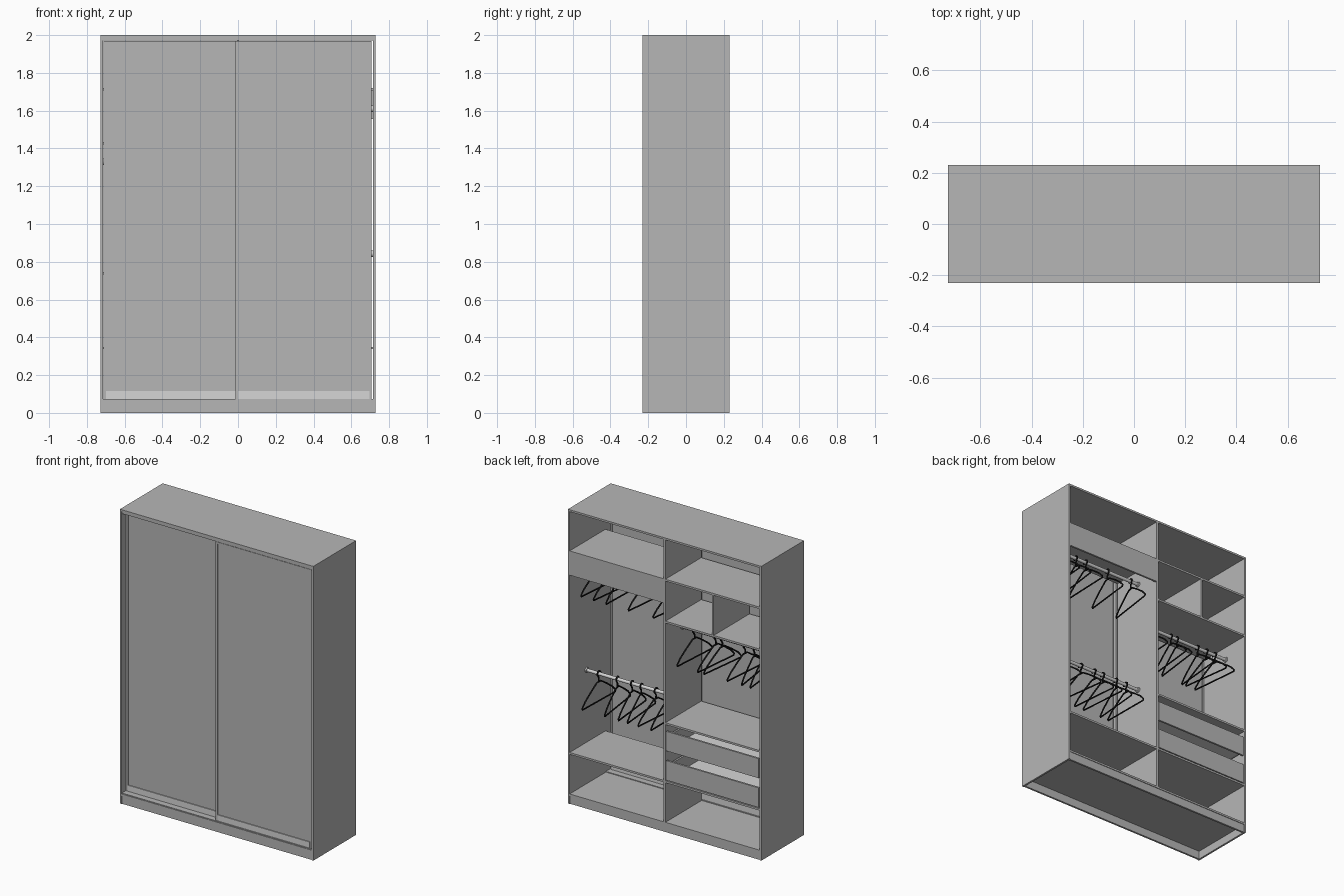
import bpy, math, random
from mathutils import Vector

random.seed(4)
cube = bpy.data.objects.get("Cube")
if cube:
    bpy.data.objects.remove(cube, do_unlink=True)


def material(name, value):
    m = bpy.data.materials.new(name)
    m.use_nodes = True
    colour = (value, value, value, 1)
    m.diffuse_color = colour
    m.node_tree.nodes["Principled BSDF"].inputs["Base Color"].default_value = colour
    return m


BOARD = material("grey board", 0.47)
LIGHT = material("pale grey", 0.67)
BLACK = material("black plastic", 0.008)


def box(name, x, y, z, mat=BOARD):
    """Box from (min, max) pairs on each axis."""
    lo, hi = Vector((x[0], y[0], z[0])), Vector((x[1], y[1], z[1]))
    bpy.ops.mesh.primitive_cube_add(size=1, location=(lo + hi) / 2)
    ob = bpy.context.object
    ob.name = name
    ob.scale = hi - lo
    bpy.ops.object.transform_apply(location=False, rotation=False, scale=True)
    ob.data.materials.append(mat)
    return ob


def cylinder(name, x, y, z, radius, length, mat):
    bpy.ops.mesh.primitive_cylinder_add(vertices=20, radius=radius, depth=length,
                                        location=(x, y, z), rotation=(0, math.pi / 2, 0))
    ob = bpy.context.object
    ob.name = name
    ob.data.materials.append(mat)
    bpy.ops.object.shade_smooth_by_angle()
    return ob


W, D, H, T = 0.727, 0.23, 2.0, 0.013      # half width, half depth, height, board
IN = W - T                                # inner face of the side panels
FRONT = -0.155                            # front edge of the inner boards
FLOOR = 0.068
LEFT, RIGHT = (T / 2, IN), (-IN, -T / 2)  # the two bays
DEPTH = (FRONT, D)

# Carcass, open at the back
for side, s in (("left", 1), ("right", -1)):
    box(side + "_side_panel", sorted((s * IN, s * W)), (-D, D), (0, H))
box("top_panel", (-IN, IN), (-D, D), (H - T, H))
box("floor_panel", (-IN, IN), (-D, D), (FLOOR - T, FLOOR))
box("front_plinth", (-IN, IN), (-D + 0.004, -D + 0.004 + T), (0, FLOOR - T))
box("back_plinth", (-IN, IN), (D - T - 0.004, D - 0.004), (0, FLOOR - T))
box("centre_divider", (-T / 2, T / 2), DEPTH, (FLOOR, H - T))

# Shelves, by bay and top height
for name, bay, top in (("left_top_shelf", LEFT, 1.72), ("left_low_shelf", LEFT, 0.35),
                       ("right_top_shelf", RIGHT, 1.72), ("right_middle_shelf", RIGHT, 1.435),
                       ("right_drawer_top", RIGHT, 0.745), ("right_low_shelf", RIGHT, 0.35)):
    box(name, bay, DEPTH, (top - T, top))
box("small_divider", (-0.363 - T / 2, -0.363 + T / 2), DEPTH, (1.435, 1.72 - T))
box("rail_cover_board", LEFT, (D - T, D), (1.555, 1.72 - T))

# Drawers
for name, z in (("upper_drawer", 0.555), ("lower_drawer", 0.356)):
    x0, x1 = RIGHT[0] + 0.006, RIGHT[1] - 0.006
    y0, low, top = FRONT + 0.03, z + 0.015, z + 0.11
    box(name + "_face", (x0, x1), (D - T, D), (z, z + 0.133))
    box(name + "_end", (x0 + 0.01, x1 - 0.01), (y0, y0 + T), (low, top))
    for tag, x in (("_right_wall", x0 + 0.01), ("_left_wall", x1 - 0.01 - T)):
        box(name + tag, (x, x + T), (y0 + T, D - T), (low, top))
    box(name + "_base", (x0 + 0.01 + T, x1 - 0.01 - T), (y0 + T, D - T),
        (low, low + 0.006), LIGHT)

# Sliding door tracks
for name, low, high in (("top_track", 1.972, H - T), ("bottom_track", FLOOR, 0.073)):
    box(name, (-IN, IN), (-D + 0.004, FRONT - 0.004), (low, high))


def door(name, x, y, low=0.074, high=1.968):
    """Framed sliding door with a pale band along its foot."""
    x0, x1 = x
    f, rail, back = 0.013, 0.012, y + 0.022
    for tag, a in (("_right_stile", x0), ("_left_stile", x1 - f)):
        box(name + tag, (a, a + f), (y, back), (low, high))
    for tag, a in (("_bottom_rail", low), ("_top_rail", high - rail)):
        box(name + tag, (x0 + f, x1 - f), (y, back), (a, a + rail))
    box(name + "_panel", (x0 + f, x1 - f), (y + 0.005, back - 0.005), (low + rail, high - rail))
    box(name + "_foot_band", (x0 + f, x1 - f), (y - 0.001, back + 0.001), (low, 0.115), LIGHT)


door("left_door", (-0.012, IN - 0.006), -0.222)
door("right_door", (-IN + 0.002, 0.012), -0.185)

# Clothes hanger, drawn around the rail centre
ROD_Y, ROD_R = 0.05, 0.011
hanger = bpy.data.curves.new("hanger", "CURVE")
hanger.dimensions = "3D"
hanger.bevel_depth = 0.0055
hanger.bevel_resolution = 1
hanger.use_fill_caps = True
hanger.materials.append(BLACK)


def path(points, closed=False):
    sp = hanger.splines.new("POLY")
    sp.points.add(len(points) - 1)
    for p, (y, z) in zip(sp.points, points):
        p.co = (0, y, z, 1)
    sp.use_cyclic_u = closed


shoulder = [(0.02, -0.055), (0.08, -0.095), (0.14, -0.14), (0.172, -0.175), (0.168, -0.185)]
path([(-y, z) for y, z in reversed(shoulder)] + shoulder, closed=True)
hook_r = ROD_R + 0.006
hook = [(hook_r * math.cos(a), hook_r * math.sin(a))
        for a in (math.radians(200 - 32 * i) for i in range(9))]
path(hook + [(0, -0.03), (0, -0.055)])

# Hanging rails with end sockets and their hangers
for name, bay, z, spots in (
        ("upper_left_rail", LEFT, 1.61, (0.62, 0.52, 0.44, 0.26, 0.07)),
        ("lower_left_rail", LEFT, 0.843, (0.62, 0.48, 0.37, 0.30, 0.19, 0.11)),
        ("right_rail", RIGHT, 1.33, (-0.10, -0.26, -0.31, -0.48, -0.55, -0.62))):
    cylinder(name, sum(bay) / 2, ROD_Y, z, ROD_R, bay[1] - bay[0], LIGHT)
    for x in (bay[0] + 0.005, bay[1] - 0.005):
        cylinder(name + "_socket", x, ROD_Y, z, ROD_R + 0.006, 0.01, LIGHT)
    for x in spots:
        ob = bpy.data.objects.new(name + "_hanger", hanger)
        ob.location = (x, ROD_Y, z)
        ob.rotation_euler.z = math.radians(random.uniform(-9, 9))
        bpy.context.collection.objects.link(ob)
